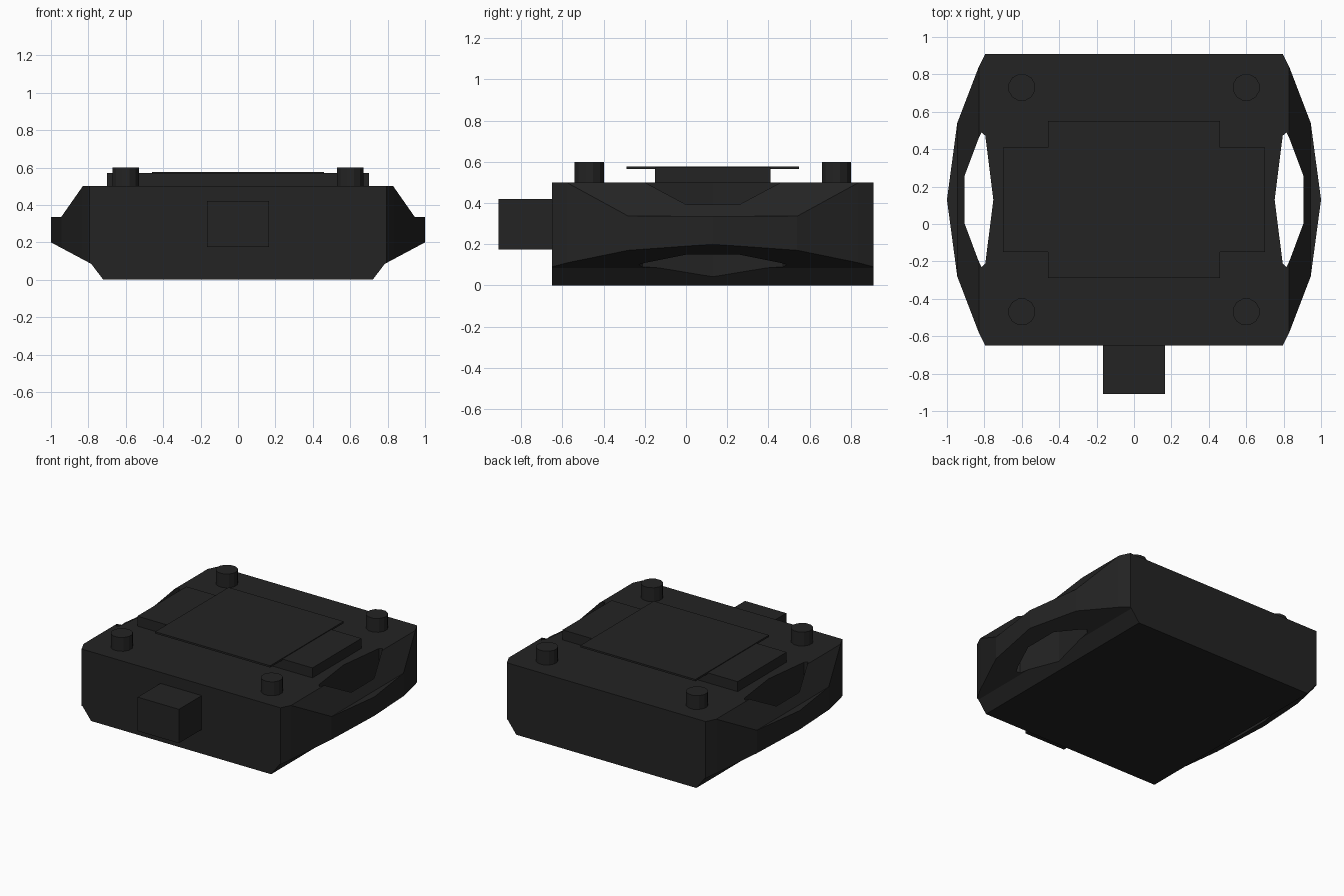
import bpy, bmesh, math
from mathutils import Matrix

old = bpy.data.objects.get("Cube")
if old:
    bpy.data.objects.remove(old, do_unlink=True)

CY = 0.13  # middle of the housing along y

black = bpy.data.materials.new("matte black")
black.use_nodes = True
COLOUR = (0.017, 0.017, 0.017, 1)
black.diffuse_color = COLOUR
black.node_tree.nodes["Principled BSDF"].inputs["Base Color"].default_value = COLOUR


def finish(name, bm):
    bmesh.ops.recalc_face_normals(bm, faces=bm.faces)
    mesh = bpy.data.meshes.new(name)
    bm.to_mesh(mesh)
    bm.free()
    mesh.materials.append(black)
    ob = bpy.data.objects.new(name, mesh)
    bpy.context.collection.objects.link(ob)
    return ob


def prism(name, points, offset):
    """Extrude a closed 3D outline along an offset vector."""
    bm = bmesh.new()
    face = bm.faces.new([bm.verts.new(p) for p in points])
    ext = bmesh.ops.extrude_face_region(bm, geom=[face])
    verts = [v for v in ext["geom"] if isinstance(v, bmesh.types.BMVert)]
    bmesh.ops.translate(bm, verts=verts, vec=offset)
    return finish(name, bm)


def box(name, x, y0, y1, z0, z1):
    outline = [(-x, y0, z0), (x, y0, z0), (x, y1, z0), (-x, y1, z0)]
    return prism(name, outline, (0, 0, z1 - z0))


def combine(target, tool, operation):
    mod = target.modifiers.new(operation.lower(), "BOOLEAN")
    mod.operation, mod.solver, mod.object = operation, "EXACT", tool
    tool.hide_render = True
    bpy.context.view_layer.objects.active = target
    bpy.ops.object.modifier_apply(modifier=mod.name)
    bpy.data.objects.remove(tool, do_unlink=True)


# Housing: plan outline intersected with the front profile
quarter = [(0.795, 0.78), (0.832, 0.705), (0.945, 0.41), (1.0, 0)]
right = quarter + [(x, -y) for x, y in reversed(quarter[:-1])]
plan = right + [(-x, y) for x, y in reversed(right)]
housing = prism("housing", [(x, y + CY, 0) for x, y in plan], (0, 0, 0.5))

half = [(0.72, 0), (0.785, 0.085), (1.01, 0.205), (1.01, 0.336), (0.945, 0.336),
        (0.83, 0.5), (0.823, 0.51)]
half[0] = (0.72, 0)
profile = half[:-1] + [(-x, z) for x, z in reversed(half[:-1])]
section = prism("section_cutter", [(x, -1, z) for x, z in profile], (0, 2, 0))
combine(housing, section, "INTERSECT")

# Strap slots through both side wings
slot_half = [(0.905, 0.13), (0.832, 0.325), (0.815, 0.36), (0.795, 0.342), (0.752, 0)]
slot = slot_half + [(x, -y) for x, y in reversed(slot_half[:-1])]
for side in (1, -1):
    cutter = prism("slot_cutter", [(side * x, y + CY, -0.2) for x, y in slot], (0, 0, 1))
    combine(housing, cutter, "DIFFERENCE")

# Raised panel and the thin sheet on it
box("raised_panel", 0.70, -0.15, 0.41, 0.49, 0.572)
box("thin_sheet", 0.46, -0.29, 0.55, 0.564, 0.577)

# Front connector block
box("front_connector", 0.165, -0.91, -0.64, 0.175, 0.42)

# Corner posts
for side, x in (("left", 0.6), ("right", -0.6)):
    for end, y in (("front", -0.47), ("back", 0.73)):
        bm = bmesh.new()
        bmesh.ops.create_cone(bm, cap_ends=True, segments=12, radius1=0.073,
                              radius2=0.073, depth=0.11,
                              matrix=Matrix.Translation((x, y, 0.545))
                              @ Matrix.Rotation(math.pi / 12, 4, "Z"))
        finish(f"{end}_{side}_post", bm)
